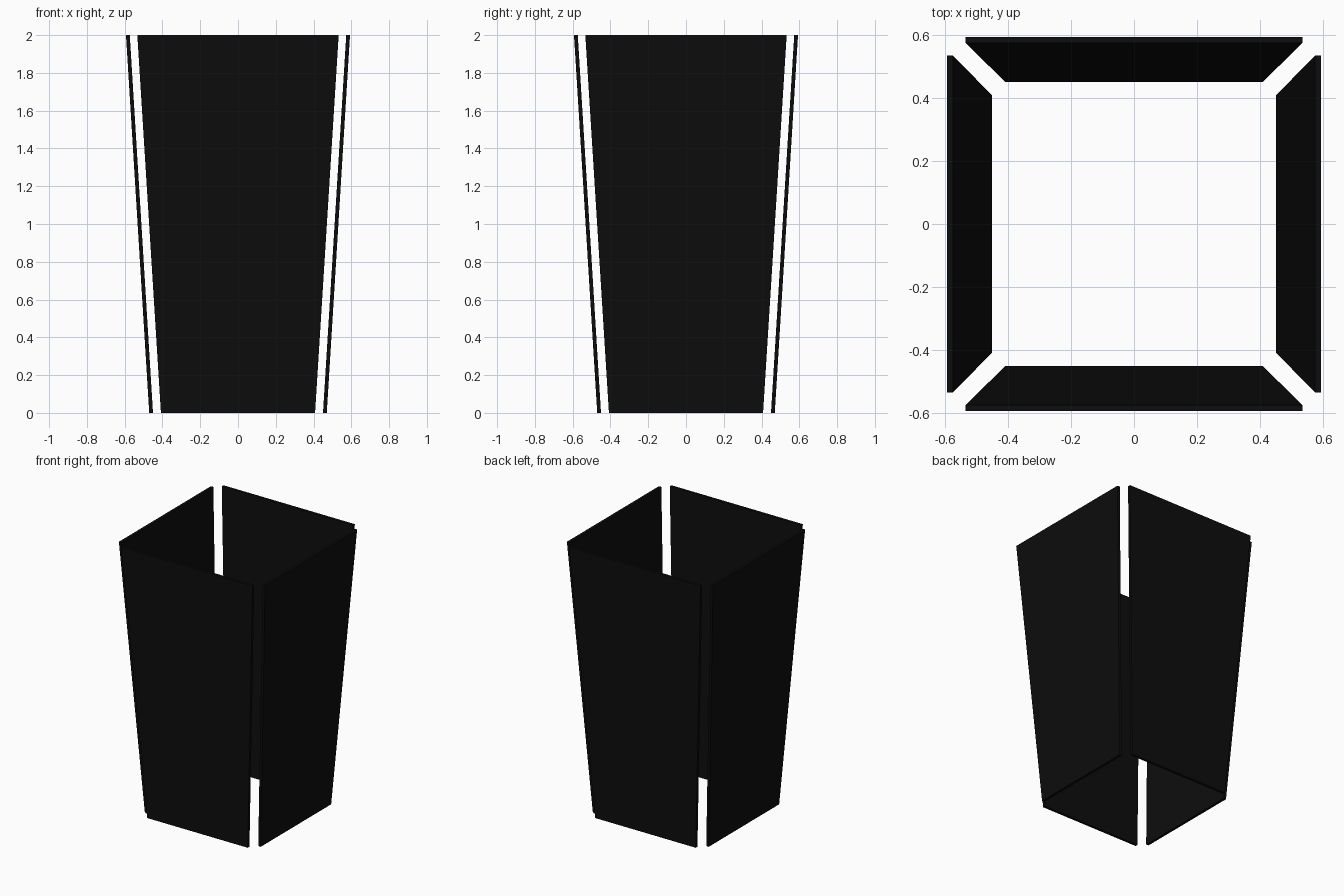
import bpy, bmesh
from math import pi
from mathutils import Matrix

if "Cube" in bpy.data.objects:
    bpy.data.objects.remove(bpy.data.objects["Cube"])

HEIGHT, THICK = 2.0, 0.02
BOTTOM_HALF, TOP_HALF = 0.408, 0.533   # half widths of a panel
BOTTOM_IN, TOP_IN = 0.45, 0.573        # inner face distance from the centre

black = bpy.data.materials.new("black")
black.diffuse_color = (0.004, 0.004, 0.004, 1)
black.use_nodes = True
black.node_tree.nodes["Principled BSDF"].inputs["Base Color"].default_value = black.diffuse_color


def panel(name, angle):
    """Flaring, outward-leaning slab, turned around the z axis."""
    bm = bmesh.new()
    bmesh.ops.create_cube(bm, size=1)
    for v in bm.verts:
        top, outer = v.co.z > 0, v.co.y < 0
        half = TOP_HALF if top else BOTTOM_HALF
        dist = (TOP_IN if top else BOTTOM_IN) + (THICK if outer else 0)
        v.co = (half if v.co.x > 0 else -half, -dist, HEIGHT if top else 0)
    bm.transform(Matrix.Rotation(angle, 4, 'Z'))
    bmesh.ops.recalc_face_normals(bm, faces=bm.faces)
    mesh = bpy.data.meshes.new(name)
    bm.to_mesh(mesh)
    bm.free()
    mesh.materials.append(black)
    bpy.context.collection.objects.link(bpy.data.objects.new(name, mesh))


# Four separate panels with open corner gaps
for i, side in enumerate(("front", "right", "back", "left")):
    panel(side + "_panel", i * pi / 2)
